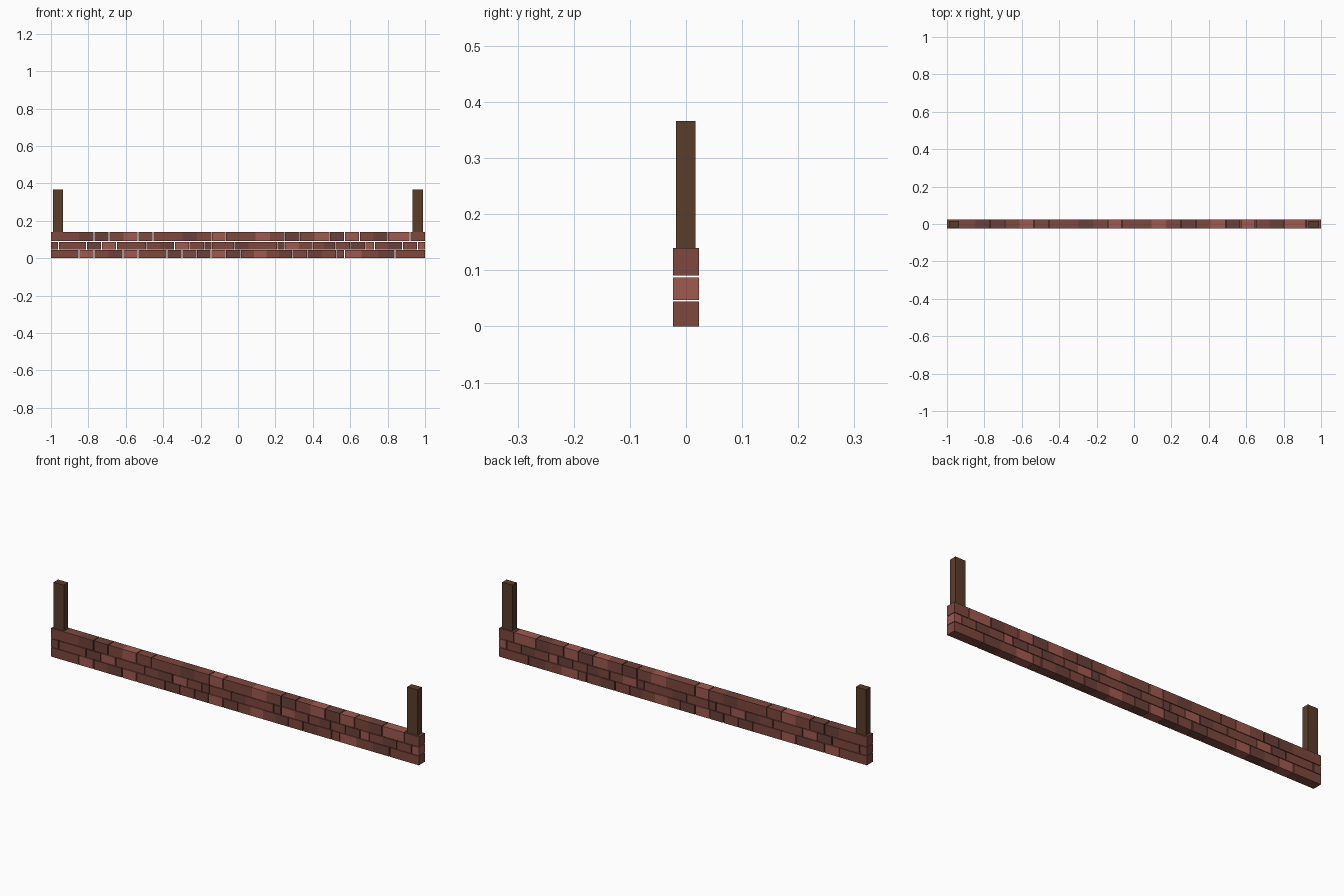
import bpy, bmesh

if "Cube" in bpy.data.objects:
    bpy.data.objects.remove(bpy.data.objects["Cube"])


def material(name, rgb):
    m = bpy.data.materials.new(name)
    m.diffuse_color = (*rgb, 1)
    m.use_nodes = True
    m.node_tree.nodes["Principled BSDF"].inputs["Base Color"].default_value = m.diffuse_color
    return m


MATS = {
    "D": material("dark_brick", (0.15, 0.051, 0.042)),
    "M": material("mid_brick", (0.21, 0.065, 0.048)),
    "L": material("light_brick", (0.35, 0.10, 0.08)),
}
WOOD = material("brown_wood", (0.105, 0.047, 0.024))
GAP = 0.002
HALF_DEPTH = 0.0235


def make_object(name, bm, mats):
    bmesh.ops.recalc_face_normals(bm, faces=bm.faces)
    me = bpy.data.meshes.new(name)
    bm.to_mesh(me)
    bm.free()
    for m in mats:
        me.materials.append(m)
    ob = bpy.data.objects.new(name, me)
    bpy.context.collection.objects.link(ob)
    return ob


def strip(bm, xs, tones, z0, z1, y0=-HALF_DEPTH, y1=HALF_DEPTH):
    """One closed block, split along x into toned segments."""
    rings = [[bm.verts.new((x, y, z)) for y, z in
              ((y0, z0), (y1, z0), (y1, z1), (y0, z1))] for x in xs]
    for a, b, tone in zip(rings, rings[1:], tones):
        for i in range(4):
            j = (i + 1) % 4
            bm.faces.new((a[i], a[j], b[j], b[i])).material_index = tone
    bm.faces.new(rings[0]).material_index = tones[0]
    bm.faces.new(rings[-1]).material_index = tones[-1]


def course(name, z0, z1, blocks):
    """Each block is (right end, tones); its segments are evenly spaced."""
    bm = bmesh.new()
    left = -1.0
    for right, tones in blocks:
        a = left + (GAP if left > -1 else 0)
        b = right - (GAP if right < 1 else 0)
        n = len(tones)
        xs = [a + (b - a) * i / n for i in range(n + 1)]
        strip(bm, xs, ["DML".index(t) for t in tones], z0, z1)
        left = right
    make_object(name, bm, MATS.values())


# Three courses of brick, bottom to top
course("bottom_brick_course", 0.0, 0.0447, [
    (-0.85, "MM"), (-0.77, "L"), (-0.615, "MD"), (-0.535, "L"), (-0.38, "MM"),
    (-0.30, "D"), (-0.22, "M"), (-0.145, "D"), (-0.065, "L"), (0.015, "D"),
    (0.29, "MLMD"), (0.37, "M"), (0.525, "DM"), (0.57, "M"), (0.84, "LMD"),
    (1.0, "MM")])
course("middle_brick_course", 0.0475, 0.0875, [
    (-0.96, "M"), (-0.81, "MM"), (-0.73, "D"), (-0.65, "L"), (-0.49, "MM"),
    (-0.34, "MD"), (-0.26, "L"), (-0.18, "M"), (-0.14, "D"), (-0.02, "MM"),
    (0.21, "DMM"), (0.25, "D"), (0.40, "LM"), (0.52, "MD"), (0.60, "M"),
    (0.68, "D"), (0.73, "L"), (0.88, "MD"), (0.96, "M"), (1.0, "L")])
course("top_brick_course", 0.0905, 0.14, [
    (-0.77, "MMD"), (-0.69, "D"), (-0.535, "ML"), (-0.455, "M"),
    (-0.14, "MMDM"), (-0.065, "L"), (0.25, "MMLM"), (0.33, "D"),
    (0.49, "ML"), (0.57, "D"), (0.65, "L"), (0.80, "MD"), (0.92, "LL"),
    (1.0, "M")])

# Wooden post at each end, standing on the wall
for side, cx in (("left", -0.9625), ("right", 0.9605)):
    bm = bmesh.new()
    strip(bm, [cx - 0.0275, cx + 0.0275], [0], 0.138, 0.366, -0.018, 0.0165)
    make_object(side + "_post", bm, [WOOD])
